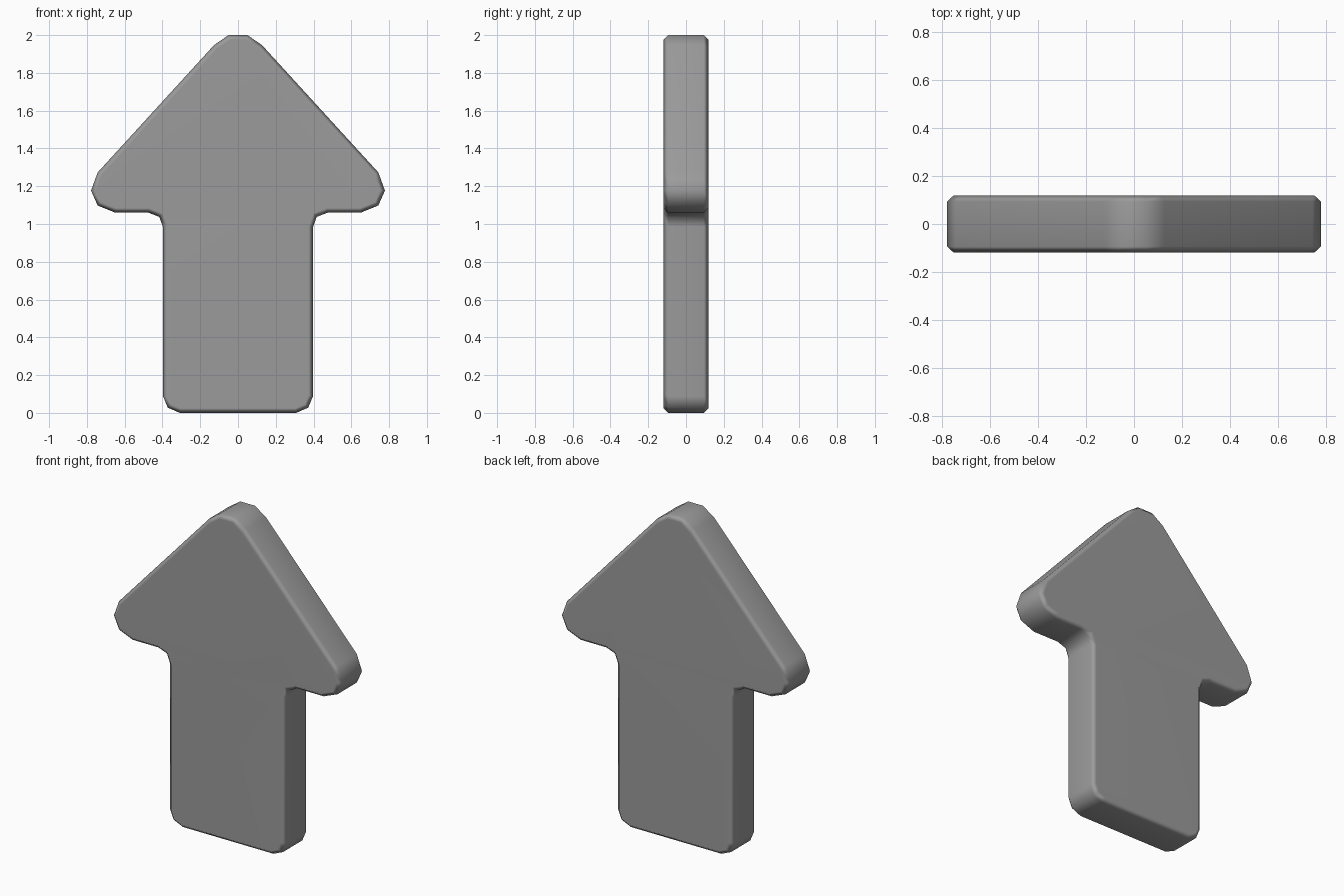
import bpy, bmesh, math

if "Cube" in bpy.data.objects:
    bpy.data.objects.remove(bpy.data.objects["Cube"])

HALF_DEPTH = 0.119

# Right half of the arrow outline (x, z), bottom to tip
half = [
    (0.308, 0.0), (0.372, 0.028), (0.397, 0.088),    # shaft foot
    (0.397, 0.984), (0.417, 1.038), (0.475, 1.06),   # inner notch
    (0.65, 1.06), (0.743, 1.098), (0.778, 1.177), (0.743, 1.273),  # barb
    (0.127, 1.947), (0.05, 2.0),                     # tip
]
outline = half + [(-x, z) for x, z in reversed(half)]

# Extrude the outline through the depth
bm = bmesh.new()
front = bm.faces.new([bm.verts.new((x, -HALF_DEPTH, z)) for x, z in outline])
ext = bmesh.ops.extrude_face_region(bm, geom=[front], use_keep_orig=True)
back = [g for g in ext["geom"] if isinstance(g, bmesh.types.BMVert)]
bmesh.ops.translate(bm, verts=back, vec=(0, 2 * HALF_DEPTH, 0))
bmesh.ops.recalc_face_normals(bm, faces=bm.faces)
for f in bm.faces:
    f.smooth = True
mesh = bpy.data.meshes.new("arrow")
bm.to_mesh(mesh)
bm.free()
arrow = bpy.data.objects.new("arrow", mesh)
bpy.context.collection.objects.link(arrow)

# Dark grey surface
grey = bpy.data.materials.new("dark_grey")
grey.diffuse_color = (0.33, 0.33, 0.33, 1)
grey.use_nodes = True
grey.node_tree.nodes["Principled BSDF"].inputs["Base Color"].default_value = grey.diffuse_color
mesh.materials.append(grey)

# Soft rim on the front and back edges
bevel = arrow.modifiers.new("rim", "BEVEL")
bevel.width = 0.025
bevel.segments = 1
bevel.limit_method = "ANGLE"
bevel.angle_limit = math.radians(60)

# Keep the broad faces flat-looking
normals = arrow.modifiers.new("normals", "WEIGHTED_NORMAL")
normals.keep_sharp = True
